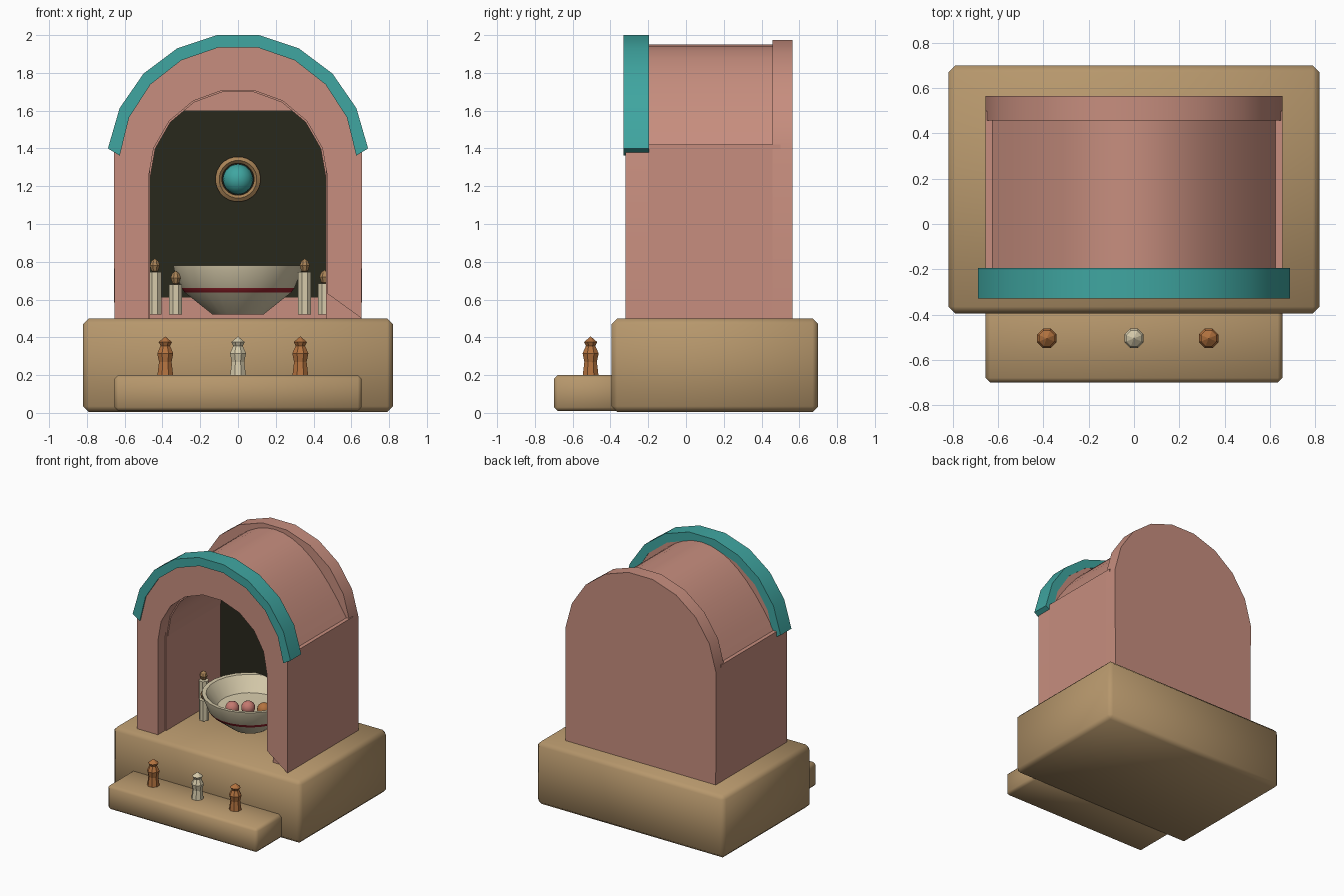
import bpy, bmesh, math
from mathutils import Matrix

cube = bpy.data.objects.get("Cube")
if cube:
    bpy.data.objects.remove(cube, do_unlink=True)


def material(name, rgb):
    m = bpy.data.materials.new(name)
    m.use_nodes = True
    col = (*rgb, 1)
    m.diffuse_color = col
    m.node_tree.nodes["Principled BSDF"].inputs["Base Color"].default_value = col
    return m


CLAY = material("pink_clay", (.57, .27, .21))
TAN = material("tan_stone", (.47, .31, .15))
TEAL = material("teal_glaze", (.05, .38, .355))
DARK = material("dark_backing", (.022, .021, .012))
CREAM = material("cream", (.68, .60, .41))
RED = material("red_stripe", (.32, .016, .025))
WOOD = material("orange_wood", (.45, .17, .05))
GOLD = material("dull_gold", (.40, .23, .095))
ROSE = material("rose_fruit", (.55, .19, .16))


def finish(bm, name, mats, smooth=None):
    bmesh.ops.recalc_face_normals(bm, faces=bm.faces)
    me = bpy.data.meshes.new(name)
    bm.to_mesh(me)
    bm.free()
    ob = bpy.data.objects.new(name, me)
    bpy.context.collection.objects.link(ob)
    for m in mats:
        me.materials.append(m)
    if smooth:
        bpy.ops.object.select_all(action='DESELECT')
        ob.select_set(True)
        bpy.context.view_layer.objects.active = ob
        bpy.ops.object.shade_smooth_by_angle(angle=math.radians(smooth))
    return ob


def box(name, lo, hi, mat, bevel=0):
    bm = bmesh.new()
    size = [b - a for a, b in zip(lo, hi)]
    mid = [(a + b) / 2 for a, b in zip(lo, hi)]
    bmesh.ops.create_cube(bm, size=1, matrix=Matrix.Translation(mid) @ Matrix.Diagonal((*size, 1)))
    if bevel:
        bmesh.ops.bevel(bm, geom=bm.edges[:], offset=bevel, segments=1, affect='EDGES')
    return finish(bm, name, [mat], 60 if bevel else None)


def arc(radius, height, start, steps=9):
    """Arch points from the +x side to the -x side."""
    angles = [math.radians(start + (180 - 2 * start) * i / steps) for i in range(steps + 1)]
    return [(radius * math.cos(a), height + radius * math.sin(a)) for a in angles]


def slab(name, outline, y0, y1, mat, smooth=30):
    """Extrude an x-z outline along y."""
    bm = bmesh.new()
    face = bm.faces.new([bm.verts.new((x, y0, z)) for x, z in outline])
    out = bmesh.ops.extrude_face_region(bm, geom=[face], use_keep_orig=True)
    verts = [g for g in out["geom"] if isinstance(g, bmesh.types.BMVert)]
    bmesh.ops.translate(bm, verts=verts, vec=(0, y1 - y0, 0))
    return finish(bm, name, [mat], smooth)


def lathe(name, profile, place, mats, sides=8, smooth=None, rule=None):
    """Turn an r-z profile about a vertical axis; r = 0 makes a pole."""
    bm = bmesh.new()
    rings = []
    for r, z in profile:
        n = sides if r else 1
        rings.append([bm.verts.new((r * math.cos(math.tau * (i + .5) / sides),
                                    r * math.sin(math.tau * (i + .5) / sides), z)) for i in range(n)])
    for a, b in zip(rings, rings[1:]):
        for i in range(sides):
            j = (i + 1) % sides
            quad = [a[i % len(a)], a[j % len(a)], b[j % len(b)], b[i % len(b)]]
            f = bm.faces.new(list(dict.fromkeys(quad)))
            if rule:
                f.material_index = rule(f.calc_center_median())
    ob = finish(bm, name, mats, smooth)
    ob.location = place
    return ob


def ball(name, radius, place, mat):
    bm = bmesh.new()
    bmesh.ops.create_uvsphere(bm, u_segments=16, v_segments=10, radius=radius)
    ob = finish(bm, name, [mat], 60)
    ob.location = place
    return ob


# Plinth and front step
box("plinth", (-.82, -.395, .005), (.82, .70, .5), TAN, .03)
box("front_step", (-.655, -.70, .01), (.655, -.3, .2), TAN, .02)

# Side walls, rear wall and dark backing
for side, s in (("left", 1), ("right", -1)):
    xs = sorted((s * .466, s * .655))
    box(side + "_wall", (xs[0], -.23, .49), (xs[1], .5, 1.42), CLAY)
gable = arc(.66, 1.312, 6.7)
rear_gable = arc(.66, 1.322, 6)
slab("rear_wall", [(.655, .49)] + rear_gable + [(-.655, .49)], .457, .565, CLAY)
box("dark_backing", (-.466, .45, .61), (.466, .459, 1.6), DARK)

# Barrel vault with a parabolic crown over a round tunnel
crown = [(.625 * t / 8, 1.42 + .53 * (1 - (t / 8) ** 2)) for t in range(8, -9, -1)]
slab("barrel_vault", crown + arc(.466, 1.24, 0)[::-1], -.21, .47, CLAY)

# Front arch with a chipped foot
slab("front_arch", [(.655, .5)] + gable + [(-.655, .5), (-.475, .5)]
     + arc(.475, 1.24, 0)[::-1] + [(.475, .63)], -.32, -.2, CLAY)

# Glazed trim over the front arch
slab("arch_trim", arc(.694, 1.315, 7) + arc(.628, 1.315, 4.3)[::-1], -.33, -.195, TEAL)

# Round ornament on the backing
ornament = lathe("ornament_ring", [(.085, 0), (.085, .025), (.1, .04), (.12, .025), (.12, 0), (.085, 0)],
                 (0, .451, 1.237), [GOLD], 24, 30)
ornament.rotation_euler.x = math.pi / 2
ball("ornament_bead", .08, (0, .435, 1.237), TEAL)

# Offering bowl with red stripe
lathe("bowl", [(0, .52), (.135, .52), (.285, .638), (.302, .662), (.34, .755), (.345, .78),
               (.315, .778), (.235, .67), (0, .66)], (0, .15, 0), [CREAM, RED], 24, 30,
      lambda c: int(.64 < c.z < .66 and c.xy.length > .27))
fruit = [(.04, .07, ROSE), (.15, .11, WOOD), (-.05, .0, ROSE)]
for i, (x, y, mat) in enumerate(fruit):
    ball(f"fruit_{i + 1}", .05, (x, y, .705), mat)

# Candles with flames
candles = [(-.44, .2, .225), (-.33, .05, .16), (.353, .03, .225), (.458, .2, .165)]
for i, (x, y, h) in enumerate(candles):
    lathe(f"candle_{i + 1}", [(0, 0), (.037, 0), (.037, h), (0, h)], (x, y, .52), [CREAM])
    lathe(f"flame_{i + 1}", [(0, -.005), (.018, .005), (.029, .035), (.02, .058), (0, .072)],
          (x, y, .52 + h), [GOLD])

# Small turned figures on the step
figure = [(0, 0), (.045, 0), (.036, .07), (.046, .115), (.027, .155), (.038, .175), (0, .205)]
for i, (x, mat) in enumerate([(-.385, WOOD), (0, CREAM), (.33, WOOD)]):
    lathe(f"figure_{i + 1}", figure, (x, -.505, .2), [mat])
